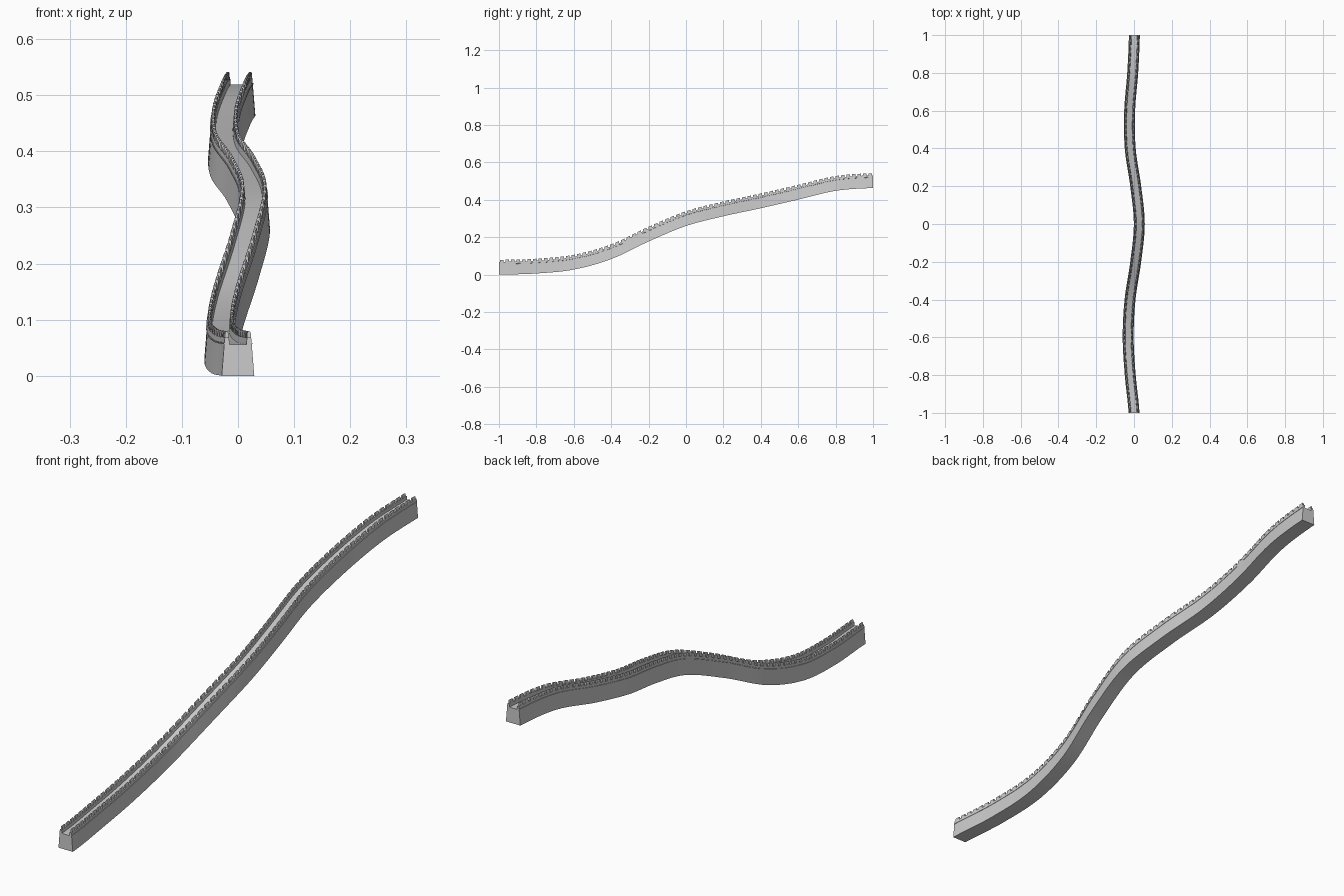
import bpy, bmesh

if "Cube" in bpy.data.objects:
    bpy.data.objects.remove(bpy.data.objects["Cube"])

# Centre line of the wall: (y, x, base height)
PATH = [(-1.0, 0.000, 0.000), (-0.8, -0.020, 0.006), (-0.6, -0.031, 0.027),
        (-0.4, -0.021, 0.083), (-0.2, 0.009, 0.177), (0.0, 0.028, 0.260),
        (0.2, 0.009, 0.312), (0.4, -0.020, 0.355), (0.6, -0.023, 0.401),
        (0.8, -0.007, 0.448), (1.0, 0.002, 0.463)]
STEP = 0.2
FLOOR, SILL, TOP = 0.056, 0.068, 0.079


def path_at(y):
    """Smooth x offset and base height of the wall at y."""
    f = max(0.0, min((y + 1) / STEP, 9.9999))
    i, n = int(f), len(PATH) - 1
    t = f - i
    out = []
    for k in (1, 2):
        p = [PATH[max(0, min(n, j))][k] for j in range(i - 1, i + 3)]
        m1, m2 = (p[2] - p[0]) / 2, (p[3] - p[1]) / 2
        out.append(p[1] * (2*t**3 - 3*t*t + 1) + m1 * (t**3 - 2*t*t + t)
                   + p[2] * (3*t*t - 2*t**3) + m2 * (t**3 - t*t))
    return out


def place(bm, x, y, z):
    dx, dz = path_at(y)
    return bm.verts.new((x + dx, y, z + dz))


def sweep(bm, profile, ys):
    """Carry a closed (x, z) profile along the path and cap both ends."""
    rings = [[place(bm, x, y, z) for x, z in profile] for y in ys]
    n = len(profile)
    for a, b in zip(rings, rings[1:]):
        for i in range(n):
            j = (i + 1) % n
            bm.faces.new((a[i], a[j], b[j], b[i]))
    bm.faces.new(rings[0][::-1])
    bm.faces.new(rings[-1])


def finish(bm, name, smooth=True):
    bmesh.ops.recalc_face_normals(bm, faces=bm.faces)
    me = bpy.data.meshes.new(name)
    bm.to_mesh(me)
    bm.free()
    ob = bpy.data.objects.new(name, me)
    bpy.context.collection.objects.link(ob)
    if smooth:
        bpy.ops.object.select_all(action='DESELECT')
        ob.select_set(True)
        bpy.context.view_layer.objects.active = ob
        bpy.ops.object.shade_smooth_by_angle(angle=0.5)
    return ob


ALL_Y = [-1 + 2 * i / 80 for i in range(81)]

# Tapered wall body with the walkway on top
bm = bmesh.new()
sweep(bm, [(-0.029, 0), (0.029, 0), (0.0245, FLOOR), (-0.0245, FLOOR)], ALL_Y)
finish(bm, "wall_body")

# Parapets and a slim ledge on the outside of each
for side, s in (("left", -1), ("right", 1)):
    bm = bmesh.new()
    sweep(bm, [(s * 0.015, FLOOR), (s * 0.0245, FLOOR),
               (s * 0.0235, SILL), (s * 0.016, SILL)], ALL_Y)
    finish(bm, side + "_parapet")

    bm = bmesh.new()
    sweep(bm, [(s * 0.024, FLOOR), (s * 0.0257, FLOOR + 0.0005),
               (s * 0.0257, FLOOR + 0.0025), (s * 0.024, FLOOR + 0.003)], ALL_Y)
    finish(bm, side + "_ledge")

    # Battlements: small blocks, each with a ridged cap
    bm = bmesh.new()
    count = 68
    pitch = 2 / count
    for i in range(count):
        y = -1 + (i + 0.5) * pitch
        h = pitch * 0.3
        sweep(bm, [(s * 0.0165, SILL), (s * 0.0233, SILL),
                   (s * 0.0230, TOP - 0.003), (s * 0.0215, TOP),
                   (s * 0.0182, TOP), (s * 0.0168, TOP - 0.003)],
              [y - h, y + h])
    finish(bm, side + "_battlements", smooth=False)
